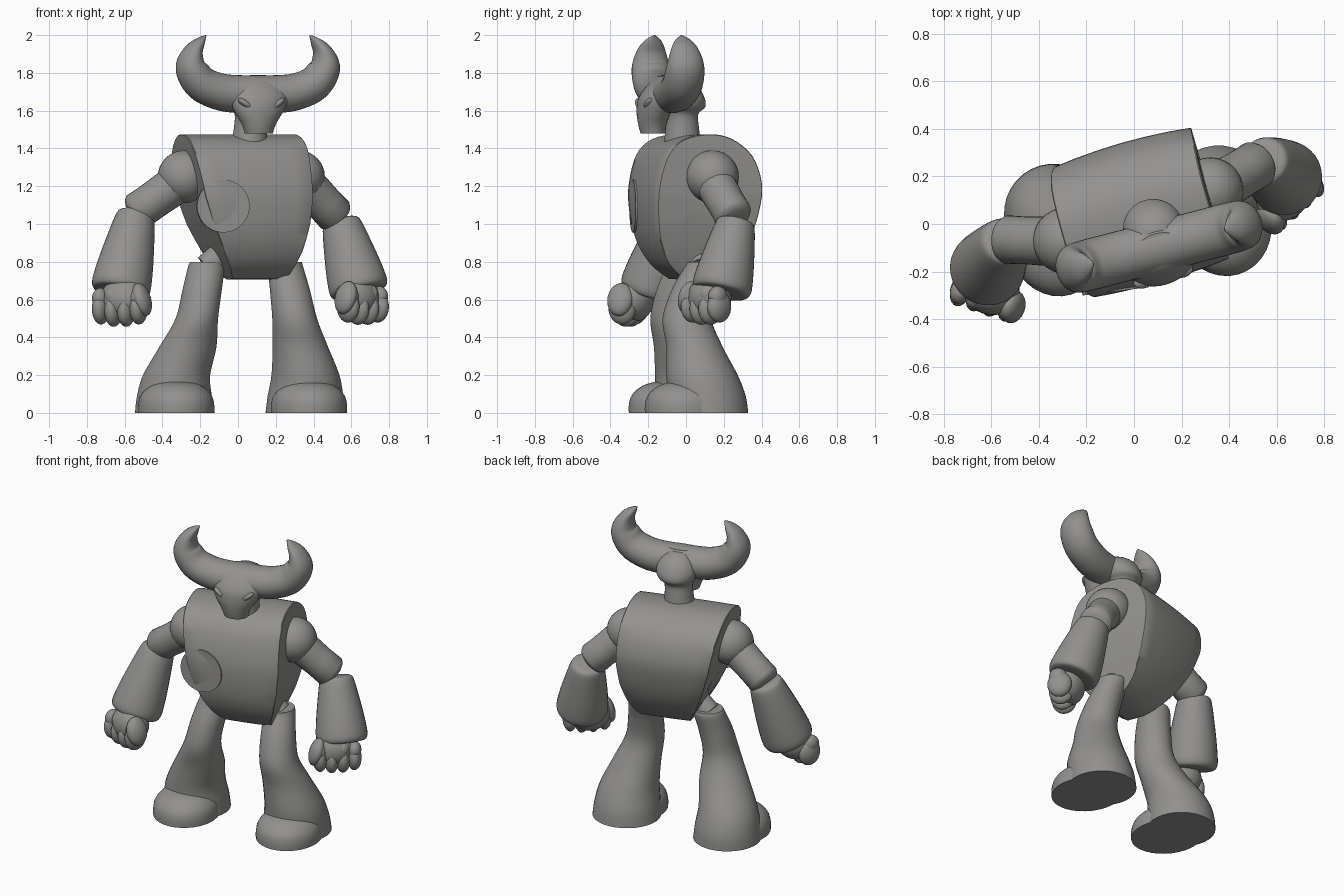
import bpy, bmesh, math
from mathutils import Vector, Matrix

if "Cube" in bpy.data.objects:
    bpy.data.objects.remove(bpy.data.objects["Cube"])

TURN = math.radians(16)          # whole figure is twisted about z
ROT = Matrix.Rotation(TURN, 4, 'Z')
SIDE = ROT @ Vector((1, 0, 0))
DEEP = ROT @ Vector((0, 1, 0))

mat = bpy.data.materials.new("stone grey")
mat.diffuse_color = (0.29, 0.285, 0.275, 1)
mat.use_nodes = True
mat.node_tree.nodes["Principled BSDF"].inputs["Base Color"].default_value = mat.diffuse_color


def finish(name, bm, angle=40):
    bmesh.ops.recalc_face_normals(bm, faces=bm.faces)
    me = bpy.data.meshes.new(name)
    bm.to_mesh(me)
    bm.free()
    me.materials.append(mat)
    ob = bpy.data.objects.new(name, me)
    bpy.context.collection.objects.link(ob)
    bpy.ops.object.select_all(action='DESELECT')
    ob.select_set(True)
    bpy.context.view_layer.objects.active = ob
    bpy.ops.object.shade_smooth_by_angle(angle=math.radians(angle))
    return ob


def skin(name, rings, angle=40):
    """Join rings of points into a capped surface."""
    bm = bmesh.new()
    vs = [[bm.verts.new(p) for p in r] for r in rings]
    n = len(vs[0])
    for a, b in zip(vs, vs[1:]):
        for i in range(n):
            bm.faces.new((a[i], a[(i + 1) % n], b[(i + 1) % n], b[i]))
    bm.faces.new(vs[0])
    bm.faces.new(vs[-1])
    return finish(name, bm, angle)


def smooth_rows(rows, steps):
    """Catmull-Rom resampling of rows of numbers."""
    if steps < 2:
        return [list(r) for r in rows]
    out, p = [], [rows[0]] + list(rows) + [rows[-1]]
    for i in range(1, len(p) - 2):
        for k in range(steps):
            t = k / steps
            out.append([0.5 * (2 * b + (c - a) * t + (2 * a - 5 * b + 4 * c - d) * t * t
                               + (3 * b - a - 3 * c + d) * t ** 3)
                        for a, b, c, d in zip(p[i - 1], p[i], p[i + 1], p[i + 2])])
    return out + [list(rows[-1])]


def loft(name, rows, steps=5, flat=True, n=32, angle=40):
    """Rows are x, y, z, half width, half depth; flat keeps the rings level."""
    rows = smooth_rows(rows, steps)
    rings = []
    for i, (x, y, z, ra, rb) in enumerate(rows):
        a, b = SIDE, DEEP
        if not flat:
            t = Vector(rows[min(i + 1, len(rows) - 1)][:3]) - Vector(rows[max(i - 1, 0)][:3])
            t.normalize()
            a = DEEP.cross(t).normalized()
            b = t.cross(a)
        ra, rb = max(ra, .002), max(rb, .002)
        rings.append([Vector((x, y, z)) + a * ra * math.cos(q) + b * rb * math.sin(q)
                      for q in (2 * math.pi * k / n for k in range(n))])
    return skin(name, rings, angle)


def limb(name, p, q, profile, steps=1):
    """Round limb from p to q; profile is (position along, radius)."""
    p, q = Vector(p), Vector(q)
    return loft(name, [(*p.lerp(q, t), r, r) for t, r in profile], steps, False)


def ball(name, loc, size, rot=Matrix()):
    bm = bmesh.new()
    bmesh.ops.create_uvsphere(bm, u_segments=28, v_segments=16, radius=1)
    bm.transform(Matrix.Translation(loc) @ rot @ Matrix.Diagonal((*size, 1)))
    return finish(name, bm)


def lookup(table, z):
    for (z0, w0), (z1, w1) in zip(table, table[1:]):
        if z <= z1:
            return w0 + (w1 - w0) * max(0, (z - z0) / (z1 - z0))
    return table[-1][1]


# torso: barrel side profile swept across, narrowing to the waist
PROFILE = [(-.08, .71), (.06, .71), (.17, .78), (.26, .92), (.31, 1.08), (.32, 1.22),
           (.27, 1.36), (.16, 1.45), (.04, 1.475), (-.10, 1.45), (-.19, 1.37),
           (-.24, 1.22), (-.25, 1.08), (-.23, .92), (-.17, .79)]
WIDTH = [(.71, .15), (.85, .215), (1.0, .265), (1.15, .295), (1.4, .315), (1.5, .315)]
prof = smooth_rows(PROFILE + PROFILE[:1], 4)[:-1]
half = [(1, .2), (1, .6), (1, .85), (1, .99), (.985, 1), (.7, 1), (.35, 1)]
stations = [(-u, s) for u, s in half] + [(0, 1)] + [(u, s) for u, s in reversed(half)]
rings = []
for u, s in stations:
    ring = []
    for y, z in prof:
        y2, z2 = .03 + (y - .03) * s, 1.1 + (z - 1.1) * s
        x2 = u * lookup(WIDTH, z2) + .02 + .11 * (1.4 - z2)
        ring.append(ROT @ Vector((x2, y2 * (1 + .06 * (1 - u * u)), z2)))
    rings.append(ring)
skin("torso", rings, 35)

# chest plate: round disc, its left side sunk into the chest
bm = bmesh.new()
bmesh.ops.create_cone(bm, cap_ends=True, segments=40, radius1=.14, radius2=.14, depth=.03)
bm.transform(ROT @ Matrix.Translation((-.15, -.236, 1.095))
             @ Matrix.Rotation(math.radians(-9), 4, 'Z') @ Matrix.Rotation(math.pi / 2, 4, 'X'))
finish("chest_disc", bm)

# neck and back of skull
loft("neck", [(.06, -.02, 1.40, .1, .1), (.065, -.02, 1.50, .088, .09),
              (.07, -.02, 1.58, .088, .085), (.075, -.01, 1.62, .115, .112),
              (.08, -.015, 1.67, .125, .112), (.085, -.03, 1.73, .10, .09),
              (.09, -.05, 1.77, .05, .05)])

# head: muzzle and one sweeping pair of horns
loft("muzzle", [(.11, -.175, 1.48, .075, .065), (.11, -.178, 1.53, .093, .074),
                (.11, -.17, 1.60, .135, .088), (.11, -.14, 1.67, .165, .105),
                (.105, -.105, 1.74, .14, .09), (.10, -.09, 1.78, .09, .05)])
HORN = [(.275, 1.998, .003, .006), (.305, 1.965, .026, .048), (.342, 1.91, .052, .08),
        (.353, 1.83, .082, .102), (.30, 1.745, .093, .108), (.20, 1.70, .098, .108),
        (.10, 1.688, .10, .108)]
path = [(-x, z, a, b) for x, z, a, b in HORN] + [(0, 1.688, .10, .11)] + HORN[::-1]
loft("horns", [(.105 + x, -.095 + .26 * x, z, a, b) for x, z, a, b in path], 5, False)
for s, loc in ((-1, (.04, -.24, 1.635)), (1, (.205, -.195, 1.635))):
    ball("brow", loc, (.05, .03, .018), ROT @ Matrix.Rotation(-s * .6, 4, 'Y'))

# legs: flared trousers with rounded toe caps and hip joints
LEGS = {
    "left": [(-.163, -.005, .80, .09, .09), (-.168, -.008, .77, .098, .097),
             (-.19, -.045, .65, .104, .112), (-.218, -.065, .50, .112, .125),
             (-.265, -.025, .35, .152, .145), (-.325, .02, .20, .178, .185),
             (-.337, .04, .09, .198, .205), (-.338, .045, 0, .208, .208)],
    "right": [(.25, .09, .80, .088, .09), (.252, .085, .77, .094, .096),
              (.275, .035, .65, .106, .112), (.30, .005, .50, .118, .13),
              (.33, .045, .35, .147, .15), (.357, .085, .20, .18, .19),
              (.357, .11, .09, .2, .207), (.355, .12, 0, .21, .21)]}
TOES = {"left": (-.327, -.08), "right": (.376, .005)}
HIPS = {"left": ((-.04, .0, .88), (-.165, -.01, .77)), "right": ((.17, .07, .86), (.25, .085, .77))}
CAP = [(0, 1), (.04, 1), (.08, .96), (.115, .85), (.145, .66), (.163, .4), (.17, .1)]
for side, rows in LEGS.items():
    loft(side + "_leg", rows)
    tx, ty = TOES[side]
    loft(side + "_toe_cap", [(tx, ty, z, .2 * k, .225 * k) for z, k in CAP], 3)
    limb(side + "_hip_joint", *HIPS[side], [(0, .07), (1, .07)])

# arms: shoulder ball, upper arm, flared forearm
ARMS = {
    "left": dict(shoulder=(-.285, -.07, 1.25), start=(-.30, -.075, 1.23), elbow=(-.555, -.065, 1.05),
                 top=(-.54, -.07, 1.05), wrist=(-.625, -.2, .64), hand=(-.605, -.275, .57), spin=-18),
    "right": dict(shoulder=(.32, .14, 1.25), start=(.35, .15, 1.22), elbow=(.53, .26, 1.03),
                  top=(.545, .265, 1.01), wrist=(.645, .185, .64), hand=(.63, .125, .58), spin=42)}
for side, a in ARMS.items():
    s = -1 if side == "left" else 1
    ball(side + "_shoulder", a["shoulder"], (.14,) * 3)
    limb(side + "_upper_arm", a["start"], a["elbow"],
         [(0, .105), (.3, .103), (.6, .1), (.9, .102), (.97, .09), (1.02, .06)])
    limb(side + "_forearm", a["top"], a["wrist"],
         [(-.03, .06), (-.01, .09), (.06, .106), (.3, .125), (.6, .145), (.85, .157),
          (.95, .155), (1, .14), (1.01, .1)], 3)
    # fist: palm, four curled fingers and a thumb
    spin = Matrix.Rotation(math.radians(a["spin"]), 4, 'Z')
    hand = Vector(a["hand"])
    ball(side + "_palm", hand + Vector((0, 0, .03)), (.128, .105, .115), spin)
    for i in range(4):
        x = (i - 1.5) * .07 + s * .01
        drop = .012 * abs(i - 1.5)
        ball(side + "_finger", hand + spin @ Vector((x, -.035, -.035 + drop)),
             (.045, .075, .085), spin)
        ball(side + "_knuckle", hand + spin @ Vector((x, -.045, .055 - drop)),
             (.043, .055, .055), spin)
    ball(side + "_thumb", hand + spin @ Vector((-s * .115, -.04, .03)),
         (.045, .07, .09), spin @ Matrix.Rotation(s * .3, 4, 'Y'))
